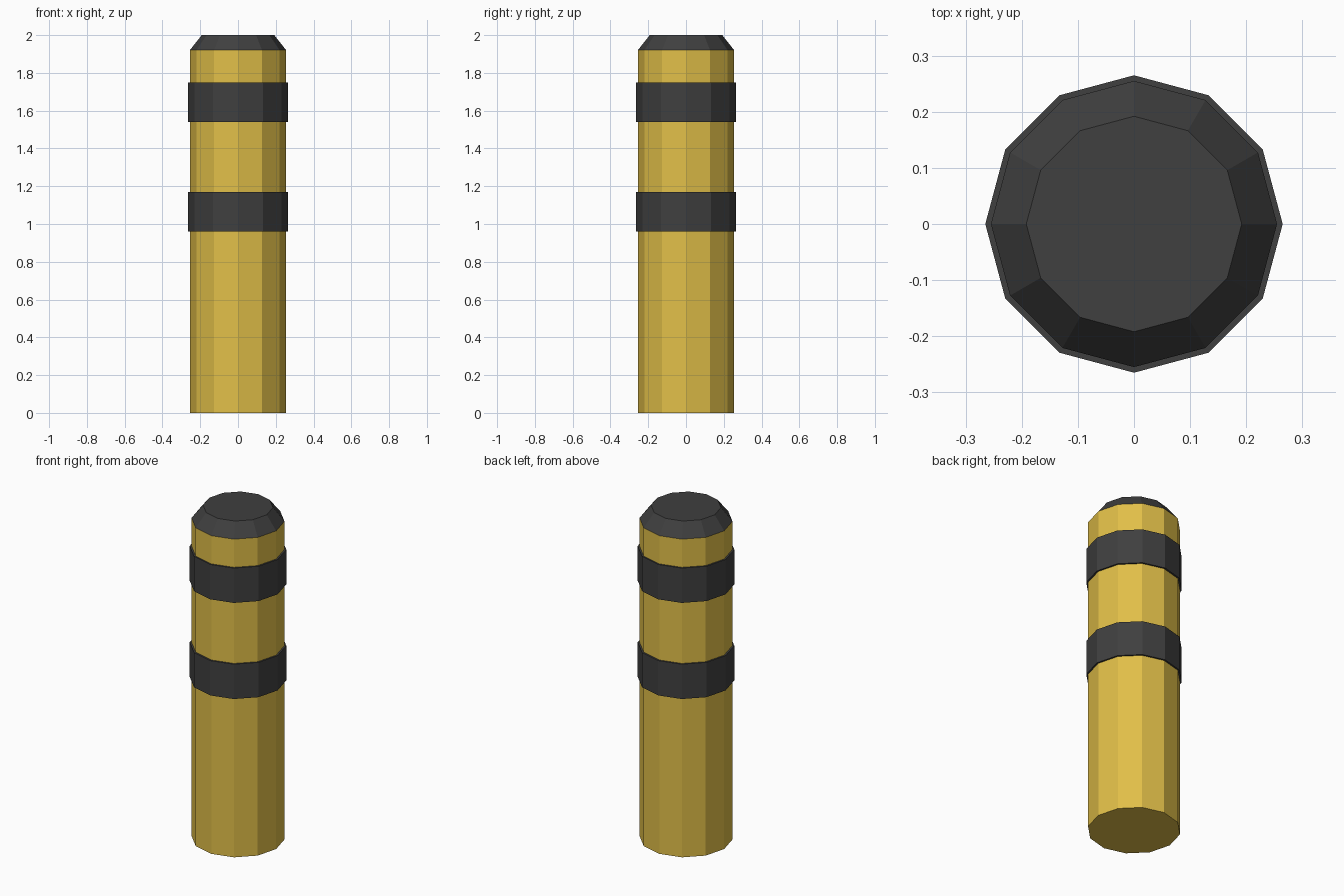
import bpy

cube = bpy.data.objects.get("Cube")
if cube:
    bpy.data.objects.remove(cube, do_unlink=True)

SIDES = 12
BODY_RADIUS = 0.255
BAND_RADIUS = 0.265
CAP_TOP_RADIUS = 0.192
CAP_BASE, TOP = 1.92, 2.0


def make_material(name, rgb):
    mat = bpy.data.materials.new(name)
    mat.use_nodes = True
    colour = (*rgb, 1.0)
    mat.diffuse_color = colour
    mat.node_tree.nodes["Principled BSDF"].inputs["Base Color"].default_value = colour
    return mat


def make_prism(name, low, high, radius_low, radius_high, mat):
    """Flat-shaded twelve-sided prism between two heights."""
    bpy.ops.mesh.primitive_cone_add(
        vertices=SIDES, radius1=radius_low, radius2=radius_high,
        depth=high - low, location=(0, 0, (low + high) / 2))
    obj = bpy.context.object
    obj.name = name
    obj.data.materials.append(mat)
    return obj


yellow = make_material("yellow_paint", (0.75, 0.52, 0.065))
charcoal = make_material("charcoal_rubber", (0.05, 0.05, 0.05))

# Main post
make_prism("post", 0, CAP_BASE, BODY_RADIUS, BODY_RADIUS, yellow)

# Bevelled cap
make_prism("cap", CAP_BASE, TOP, BODY_RADIUS, CAP_TOP_RADIUS, charcoal)

# Raised bands around the post
for name, low, high in (("lower_band", 0.96, 1.17), ("upper_band", 1.54, 1.75)):
    make_prism(name, low, high, BAND_RADIUS, BAND_RADIUS, charcoal)
